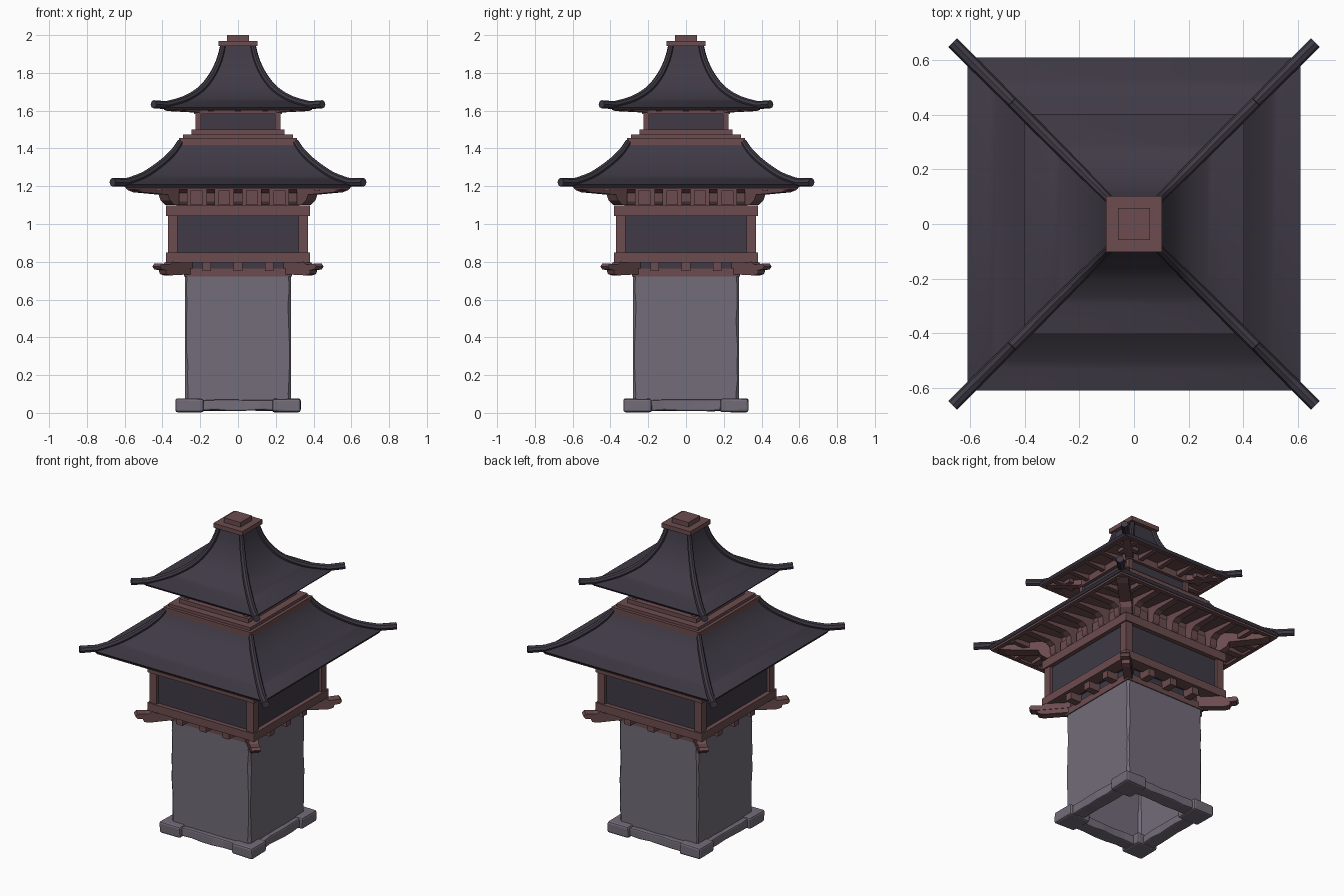
import bpy, bmesh, random
from math import cos, sin, radians
from mathutils import Vector

if "Cube" in bpy.data.objects:
    bpy.data.objects.remove(bpy.data.objects["Cube"])

random.seed(4)
D = 2 ** 0.5
SIDES = (0, 90, 180, 270)
CORNERS = (45, 135, 225, 315)


def material(name, rgb):
    m = bpy.data.materials.new(name)
    m.diffuse_color = (*rgb, 1)
    m.use_nodes = True
    m.node_tree.nodes["Principled BSDF"].inputs["Base Color"].default_value = m.diffuse_color
    return m


TILE = material("dark_tile", (0.05, 0.042, 0.06))
WOOD = material("red_wood", (0.15, 0.072, 0.077))
STONE = material("grey_stone", (0.17, 0.15, 0.19))


def finish(name, bm, mat, smooth=False):
    bmesh.ops.recalc_face_normals(bm, faces=bm.faces)
    me = bpy.data.meshes.new(name)
    bm.to_mesh(me)
    bm.free()
    ob = bpy.data.objects.new(name, me)
    bpy.context.collection.objects.link(ob)
    me.materials.append(mat)
    if smooth:
        shade(ob)
    return ob


def shade(ob):
    bpy.ops.object.select_all(action='DESELECT')
    ob.select_set(True)
    bpy.context.view_layer.objects.active = ob
    bpy.ops.object.shade_smooth_by_angle(angle=radians(30))


def loft(name, rings, mat, closed=False, caps=False, smooth=False):
    bm = bmesh.new()
    vs = [[bm.verts.new(p) for p in ring] for ring in rings]
    pairs = list(zip(vs, vs[1:])) + ([(vs[-1], vs[0])] if closed else [])
    for a, b in pairs:
        n = len(a)
        for i in range(n):
            j = (i + 1) % n
            bm.faces.new((a[i], a[j], b[j], b[i]))
    if caps:
        bm.faces.new(vs[0])
        bm.faces.new(vs[-1])
    return finish(name, bm, mat, smooth)


# square "lathe": every (half width, z) point becomes a square ring
def square(name, prof, mat, **kw):
    return loft(name, [[(r, r, z), (-r, r, z), (-r, -r, z), (r, -r, z)] for r, z in prof], mat, **kw)


def slab(name, r, z0, z1, mat):
    return square(name, [(r, z0), (r, z1)], mat, caps=True)


def frame(name, r0, r1, z0, z1, mat):
    return square(name, [(r0, z0), (r1, z0), (r1, z1), (r0, z1)], mat, closed=True)


def rect(r0, r1, z0, z1):
    return [(r0, z0), (r1, z0), (r1, z1), (r0, z1)]


# (outward, z) outlines given a width and repeated at offsets around the tower
def prisms(name, prof, width, offsets, angles, mat, bevel=0, cuts=0, jitter=0):
    bm = bmesh.new()
    for a in angles:
        u = Vector((cos(radians(a)), sin(radians(a)), 0))
        v = Vector((-u.y, u.x, 0))
        for off in offsets:
            s = [[bm.verts.new(u * r + v * (off + h) + Vector((0, 0, z))) for r, z in prof]
                 for h in (-width / 2, width / 2)]
            n = len(prof)
            bm.faces.new(s[0])
            bm.faces.new(s[1])
            for i in range(n):
                j = (i + 1) % n
                bm.faces.new((s[0][i], s[0][j], s[1][j], s[1][i]))
    if cuts:
        longs = [e for e in bm.edges if e.calc_length() > 0.2]
        bmesh.ops.subdivide_edges(bm, edges=longs, cuts=cuts, use_grid_fill=True)
    for p in bm.verts:
        if jitter:
            p.co += Vector([random.uniform(-jitter, jitter) for _ in range(3)])
            p.co.z = max(p.co.z, 0)
    ob = finish(name, bm, mat)
    if bevel:
        m = ob.modifiers.new("bevel", 'BEVEL')
        m.width, m.segments = bevel, 2
    return ob


def spline(pts, steps=4):
    out = []
    for i in range(len(pts) - 1):
        p = [Vector(pts[min(max(i + k, 0), len(pts) - 1)]) for k in (-1, 0, 1, 2)]
        for s in range(steps):
            t = s / steps
            out.append(tuple(0.5 * (2 * p[1] + (p[2] - p[0]) * t
                       + (2 * p[0] - 5 * p[1] + 4 * p[2] - p[3]) * t * t
                       + (3 * p[1] - p[0] - 3 * p[2] + p[3]) * t ** 3)))
    return out + [tuple(pts[-1])]


# curved tile roof with four hip rolls
def roof(name, pts, tip, radius):
    line = spline(pts)
    under = [(r - 0.012, z - 0.014) for r, z in reversed(line)]
    square(name, line + under, TILE, closed=True, smooth=True)
    path = [(r, z + 0.006) for r, z in line[:-1]] + [tip]
    for k, (sx, sy) in enumerate(((1, 1), (-1, 1), (-1, -1), (1, -1))):
        cu = bpy.data.curves.new(f"{name}_hip_{k}", 'CURVE')
        cu.dimensions = '3D'
        cu.bevel_depth, cu.bevel_resolution, cu.use_fill_caps = radius, 2, True
        sp = cu.splines.new('POLY')
        sp.points.add(len(path) - 1)
        for i, (r, z) in enumerate(path):
            sp.points[i].co = (sx * r, sy * r, z, 1)
            sp.points[i].radius = 0.8 + 0.4 * i / (len(path) - 1)
        cu.materials.append(TILE)
        ob = bpy.data.objects.new(cu.name, cu)
        bpy.context.collection.objects.link(ob)
        bpy.ops.object.select_all(action='DESELECT')
        ob.select_set(True)
        bpy.context.view_layer.objects.active = ob
        bpy.ops.object.convert(target='MESH')
        shade(bpy.context.view_layer.objects.active)


# stone footing: four corner blocks joined by rough kerbs
prisms("footing_corner", rect(0.182, 0.331, 0.004, 0.076), 0.149, [0.2565], SIDES, STONE, 0.012, 0, 0.002)
prisms("footing_kerb", rect(0.225, 0.312, 0.012, 0.068), 0.39, [0], SIDES, STONE, 0.008, 4, 0.004)

# hollow stone wall with worn corners
rings = []
for i in range(10):
    z = 0.02 + 0.71 * i / 9
    ring = []
    for sx, sy, swap in ((1, 1, 0), (-1, 1, 1), (-1, -1, 0), (1, -1, 1)):
        c = random.uniform(0.264, 0.274)
        pair = [(sx * 0.281, sy * c, z), (sx * c, sy * 0.281, z)]
        ring += pair[::-1] if swap else pair
    rings.append(ring)
loft("stone_wall", rings, STONE)

# jetty between the wall and the timber storey
slab("wall_plate", 0.287, 0.722, 0.765, WOOD)
slab("jetty_core", 0.28, 0.765, 0.81, TILE)
slab("jetty_floor", 0.36, 0.805, 0.82, TILE)
prisms("jetty_bracket", rect(0.25, 0.36, 0.752, 0.806), 0.046, [-0.165, 0, 0.165], SIDES, WOOD)
prisms("jetty_corner_upper", [(0.34, 0.765), (0.56, 0.755), (0.6, 0.76), (0.612, 0.775),
       (0.6, 0.79), (0.54, 0.785), (0.5, 0.806), (0.34, 0.806)], 0.056, [0], CORNERS, WOOD)
prisms("jetty_corner_lower", [(0.34, 0.735), (0.53, 0.728), (0.56, 0.735), (0.57, 0.76),
       (0.34, 0.77)], 0.05, [0], CORNERS, WOOD)

# main storey
frame("sill_beam", 0.3, 0.38, 0.797, 0.848, WOOD)
slab("main_panel", 0.352, 0.82, 1.07, TILE)
prisms("main_post", rect(0.321, 0.371, 0.84, 1.05), 0.05, [0.346], SIDES, WOOD)
slab("head_beam", 0.38, 1.043, 1.097, WOOD)

# eave brackets and soffit of the main roof
slab("bracket_band", 0.325, 1.097, 1.24, WOOD)
prisms("eave_bracket", [(0.31, 1.1), (0.36, 1.1), (0.375, 1.12), (0.38, 1.165), (0.41, 1.18),
       (0.56, 1.182), (0.56, 1.2), (0.31, 1.23)], 0.045,
       [-0.29, -0.145, 0, 0.145, 0.29], SIDES, WOOD)
prisms("eave_bracket_block", rect(0.3, 0.35, 1.1, 1.178), 0.062, [-0.22, -0.073, 0.073, 0.22], SIDES, WOOD)
prisms("eave_rafter", rect(0.42, 0.57, 1.175, 1.205), 0.03, [-0.42, 0.42], SIDES, WOOD)
prisms("eave_corner_bracket", [(0.3 * D, 1.1), (0.36 * D, 1.1), (0.385 * D, 1.125), (0.395 * D, 1.155),
       (0.53 * D, 1.168), (0.56 * D, 1.18), (0.57 * D, 1.2), (0.3 * D, 1.22)], 0.07, [0], CORNERS, WOOD)
square("main_soffit", [(0.32, 1.225), (0.585, 1.195), (0.585, 1.205), (0.32, 1.24)], WOOD, closed=True)
frame("main_eave_board", 0.565, 0.592, 1.184, 1.202, WOOD)

roof("main_roof", [(0.305, 1.43), (0.34, 1.378), (0.4, 1.32), (0.5, 1.25), (0.61, 1.208)],
     (0.664, 1.221), 0.019)

# stepped base and body of the upper storey
slab("upper_step_low", 0.312, 1.418, 1.455, WOOD)
slab("upper_step_mid", 0.292, 1.455, 1.474, WOOD)
slab("upper_step_top", 0.245, 1.474, 1.5, WOOD)
slab("upper_panel", 0.212, 1.49, 1.6, TILE)
prisms("upper_post", rect(0.197, 0.226, 1.49, 1.59), 0.029, [0.2115], SIDES, WOOD)
slab("upper_head_beam", 0.232, 1.582, 1.625, WOOD)

# upper eaves
prisms("upper_rafter", [(0.22, 1.594), (0.26, 1.596), (0.37, 1.602), (0.37, 1.618), (0.22, 1.635)],
       0.03, [-0.29, -0.145, 0, 0.145, 0.29], SIDES, WOOD)
prisms("upper_corner_rafter", [(0.21 * D, 1.59), (0.36 * D, 1.598), (0.375 * D, 1.615), (0.21 * D, 1.63)],
       0.045, [0], CORNERS, WOOD)
square("upper_soffit", [(0.22, 1.628), (0.385, 1.606), (0.385, 1.614), (0.22, 1.64)], WOOD, closed=True)
frame("upper_eave_board", 0.365, 0.386, 1.6, 1.613, WOOD)

roof("upper_roof", [(0.078, 1.945), (0.1, 1.86), (0.14, 1.777), (0.2, 1.705), (0.29, 1.65), (0.402, 1.618)],
     (0.447, 1.634), 0.018)

# finial cap
slab("cap_plate", 0.103, 1.942, 1.97, WOOD)
slab("cap_block", 0.059, 1.97, 2.0, WOOD)
